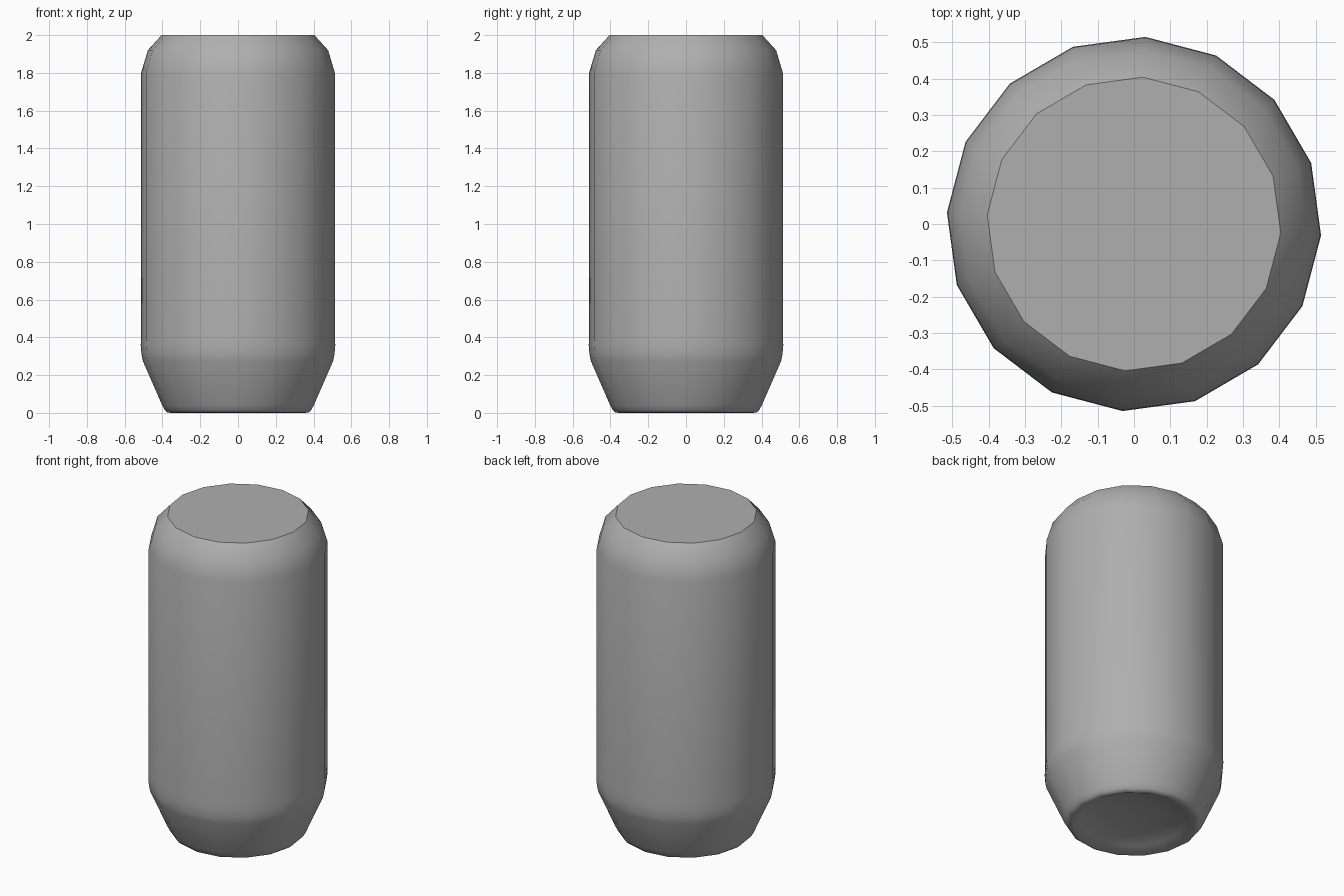
import bpy, bmesh, math

if "Cube" in bpy.data.objects:
    bpy.data.objects.remove(bpy.data.objects["Cube"])

SIDES = 16
OFFSET = math.radians(-3.5)

# Profile (radius, height) from the recessed base up to the top edge
profile = [(0.18, 0.045), (0.30, 0.025), (0.355, 0.0), (0.375, 0.003), (0.388, 0.015),
           (0.402, 0.04), (0.505, 0.275), (0.512, 0.31), (0.516, 0.36), (0.514, 0.40),
           (0.514, 1.80), (0.478, 1.92), (0.405, 2.0)]

bm = bmesh.new()
rings = []
for r, z in profile:
    angles = [OFFSET + 2 * math.pi * i / SIDES for i in range(SIDES)]
    rings.append([bm.verts.new((r * math.cos(a), r * math.sin(a), z)) for a in angles])

# Can wall and underside
for lower, upper in zip(rings, rings[1:]):
    for i in range(SIDES):
        j = (i + 1) % SIDES
        bm.faces.new((lower[i], lower[j], upper[j], upper[i])).smooth = True

# Shallow dome in the base
centre = bm.verts.new((0, 0, 0.055))
for i in range(SIDES):
    bm.faces.new((centre, rings[0][(i + 1) % SIDES], rings[0][i])).smooth = True

# Flat lid with a crisp edge
lid = bm.faces.new(rings[-1])
for e in lid.edges:
    e.smooth = False

bmesh.ops.recalc_face_normals(bm, faces=bm.faces[:])
mesh = bpy.data.meshes.new("can_body")
bm.to_mesh(mesh)
bm.free()
can = bpy.data.objects.new("can_body", mesh)
bpy.context.collection.objects.link(can)

# Mid grey surface
grey = bpy.data.materials.new("mid_grey")
grey.diffuse_color = (0.43, 0.43, 0.43, 1)
grey.use_nodes = True
grey.node_tree.nodes["Principled BSDF"].inputs["Base Color"].default_value = grey.diffuse_color
mesh.materials.append(grey)
